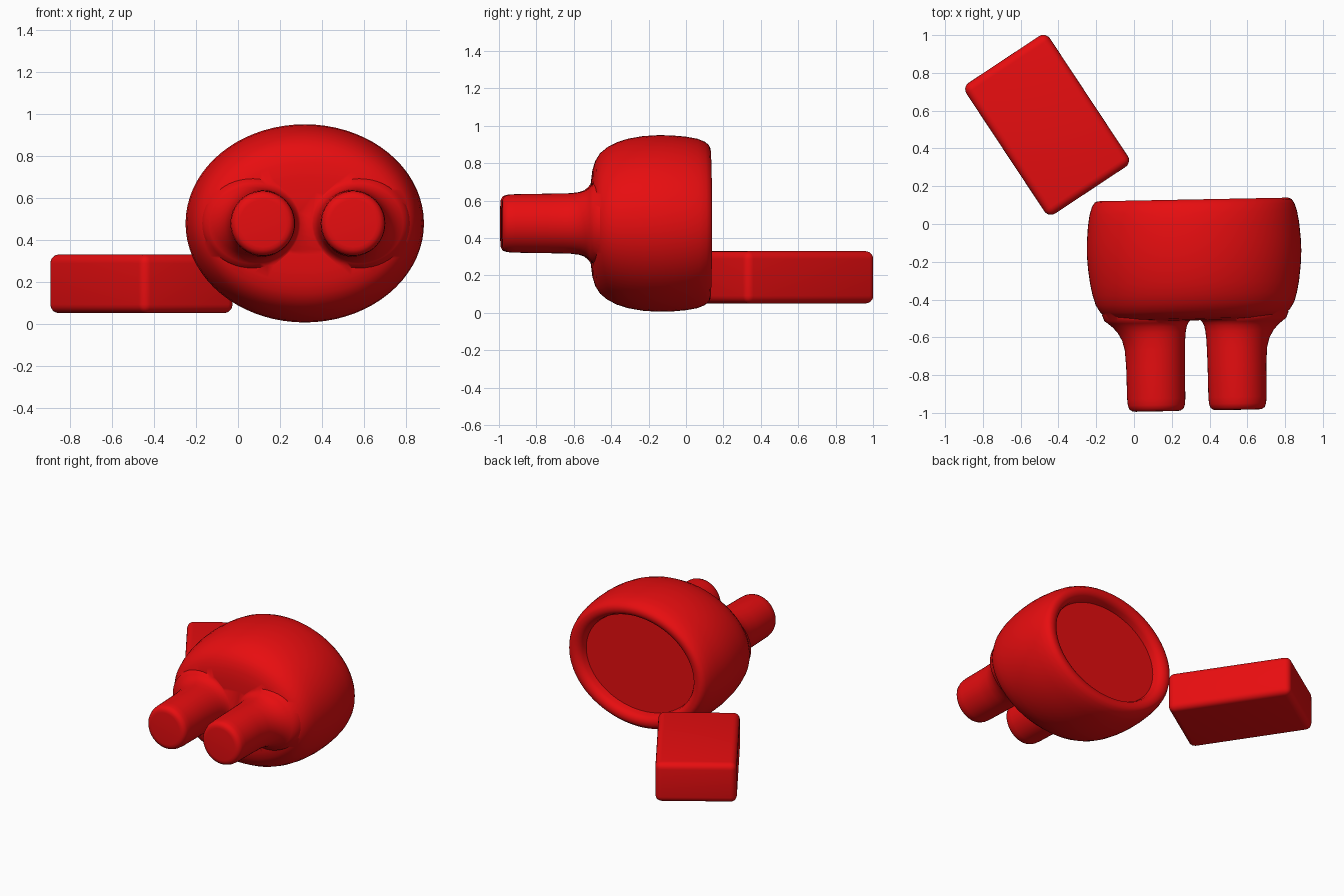
import bpy, bmesh, math
from mathutils import Matrix

if "Cube" in bpy.data.objects:
    bpy.data.objects.remove(bpy.data.objects["Cube"])

red = bpy.data.materials.new("red plastic")
red.diffuse_color = (0.8, 0.004, 0.005, 1)
red.use_nodes = True
red.node_tree.nodes["Principled BSDF"].inputs["Base Color"].default_value = red.diffuse_color

# Body group: local origin on its long axis, turned very slightly about z
PLACE = (Matrix.Translation((0.318, -0.15, 0.478))
         @ Matrix.Rotation(math.radians(1.1), 4, 'Z')
         @ Matrix.Translation((0, 0.15, 0)))


def add_object(name, bm, matrix):
    bmesh.ops.recalc_face_normals(bm, faces=bm.faces)
    mesh = bpy.data.meshes.new(name)
    bm.to_mesh(mesh)
    bm.free()
    mesh.materials.append(red)
    ob = bpy.data.objects.new(name, mesh)
    bpy.context.collection.objects.link(ob)
    ob.matrix_world = matrix
    return ob


def smooth(ob, angle):
    bpy.ops.object.select_all(action='DESELECT')
    ob.select_set(True)
    bpy.context.view_layer.objects.active = ob
    bpy.ops.object.shade_smooth_by_angle(angle=math.radians(angle))


def loft(name, rings, n):
    """Closed loft through ellipses (y, centre x, radius x, radius z)."""
    bm = bmesh.new()
    loops = []
    for y, cx, rx, rz in rings:
        loops.append([bm.verts.new((cx + rx * math.cos(2 * math.pi * i / n), y,
                                    rz * math.sin(2 * math.pi * i / n))) for i in range(n)])
    for a, b in zip(loops, loops[1:]):
        for i in range(n):
            j = (i + 1) % n
            bm.faces.new((a[i], a[j], b[j], b[i]))
    bm.faces.new(loops[0])
    bm.faces.new(loops[-1])
    return add_object(name, bm, PLACE)


# Body: recessed back floor, rounded rim, bulging side, rounded front
profile = [(0.06, 0.43, 0.34), (0.095, 0.437, 0.346), (0.118, 0.452, 0.358),
           (0.13, 0.48, 0.38), (0.13, 0.505, 0.402), (0.122, 0.522, 0.42),
           (0.10, 0.536, 0.437), (0.06, 0.549, 0.453), (0.0, 0.559, 0.464),
           (-0.08, 0.566, 0.471), (-0.15, 0.568, 0.472), (-0.23, 0.563, 0.467),
           (-0.31, 0.553, 0.453), (-0.37, 0.541, 0.434), (-0.42, 0.526, 0.408),
           (-0.46, 0.502, 0.375), (-0.485, 0.472, 0.335), (-0.50, 0.43, 0.285),
           (-0.508, 0.36, 0.22), (-0.51, 0.25, 0.15)]
body = loft("body", [(y, 0, rx, rz) for y, rx, rz in profile], 72)

# Prongs: rounded tips, bases flaring outward into the body (y, outer x, inner x, radius z)
prong = [(-0.988, 0.325, 0.105, 0.112), (-0.986, 0.342, 0.088, 0.128),
         (-0.976, 0.358, 0.072, 0.145), (-0.955, 0.366, 0.064, 0.153),
         (-0.92, 0.369, 0.061, 0.156), (-0.75, 0.371, 0.060, 0.159),
         (-0.66, 0.377, 0.058, 0.160), (-0.61, 0.390, 0.056, 0.162),
         (-0.57, 0.412, 0.052, 0.167), (-0.54, 0.438, 0.046, 0.177),
         (-0.52, 0.462, 0.036, 0.192), (-0.505, 0.482, 0.022, 0.212),
         (-0.47, 0.495, 0.010, 0.222)]
for side, label in ((-1, "left"), (1, "right")):
    peg = loft(label + "_prong",
               [(y, side * (o + i) / 2, (o - i) / 2, rz) for y, o, i, rz in prong], 48)
    peg.hide_render = True
    mod = body.modifiers.new("join " + label, 'BOOLEAN')
    mod.operation = 'UNION'
    mod.solver = 'EXACT'
    mod.object = peg
    bpy.context.view_layer.objects.active = body
    bpy.ops.object.modifier_apply(modifier=mod.name)
    bpy.data.objects.remove(peg, do_unlink=True)
smooth(body, 48)

# Separate rounded block behind the body
bm = bmesh.new()
bmesh.ops.create_cube(bm, size=1, matrix=Matrix.Diagonal((0.83, 0.53, 0.28, 1)))
bmesh.ops.bevel(bm, geom=bm.edges[:], offset=0.042, segments=5, profile=0.5, affect='EDGES')
block = add_object("block", bm, Matrix.Translation((-0.46, 0.525, 0.19))
                   @ Matrix.Rotation(math.radians(-56.5), 4, 'Z'))
smooth(block, 40)
